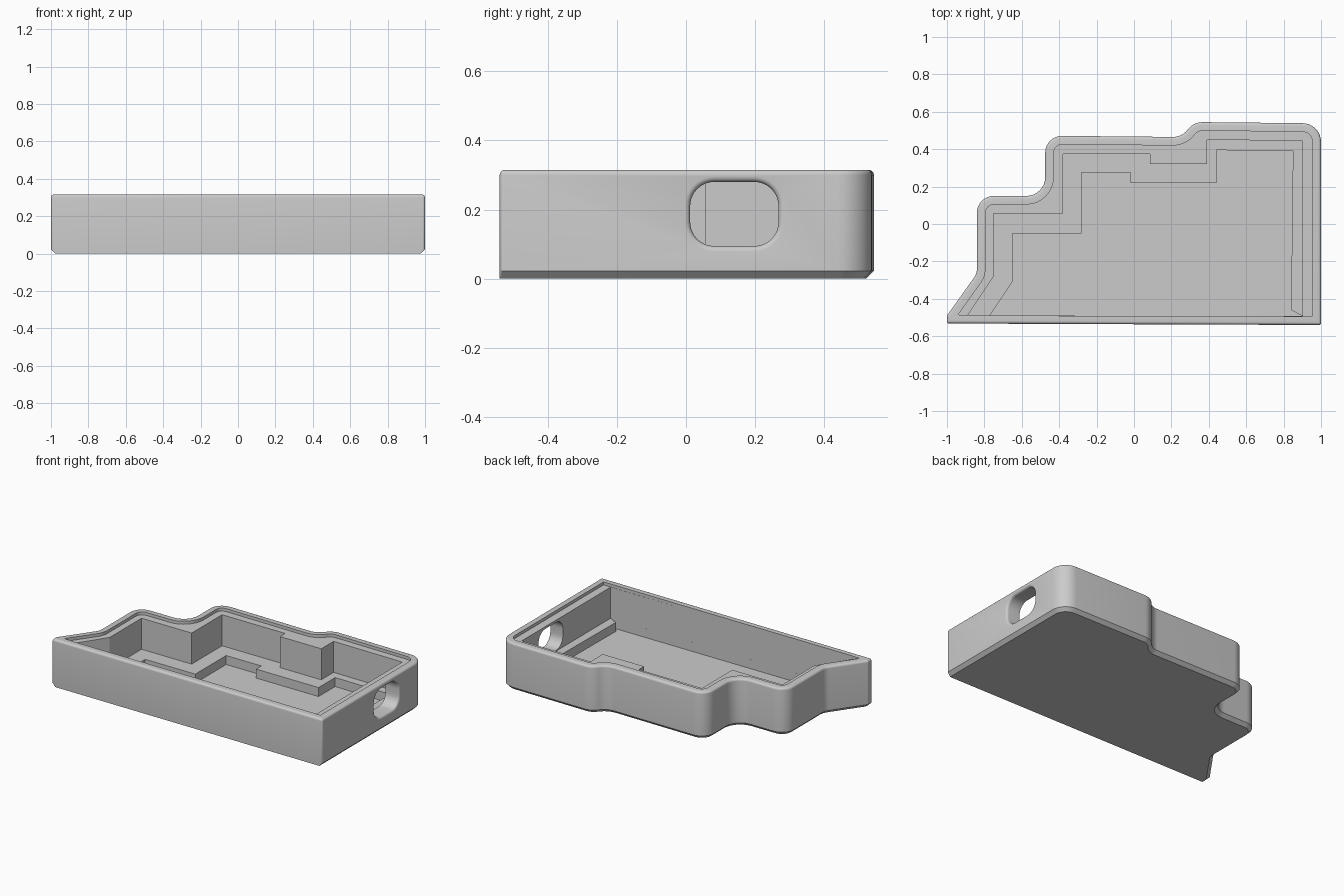
import bpy, bmesh, math
from mathutils import Vector

if "Cube" in bpy.data.objects:
    bpy.data.objects.remove(bpy.data.objects["Cube"])

grey = bpy.data.materials.new("light grey")
grey.diffuse_color = (0.6, 0.6, 0.6, 1)
grey.use_nodes = True
grey.node_tree.nodes["Principled BSDF"].inputs["Base Color"].default_value = grey.diffuse_color


def rounded(corners, offset=0.0, front=None, steps=8):
    """Inset a counter-clockwise outline of (x, y, radius) and round its corners.
    The first edge is the front and may have its own inset."""
    n = len(corners)
    pts = [Vector(c[:2]) for c in corners]
    dirs = [(pts[(i + 1) % n] - pts[i]).normalized() for i in range(n)]
    ins = [offset] * n
    if front is not None:
        ins[0] = front
    out = []
    for i in range(n):
        d0, d1 = dirs[i - 1], dirs[i]
        n0, n1 = Vector((-d0.y, d0.x)), Vector((-d1.y, d1.x))
        cross, dot = d0.cross(d1), d0.dot(d1)
        # mitred corner from the two shifted edges
        p0, p1 = pts[i] + n0 * ins[i - 1], pts[i] + n1 * ins[i]
        p = p0 + d0 * ((p1 - p0).cross(d1) / cross)
        side = 1 if cross > 0 else -1
        r = max(corners[i][2] - side * offset, 0.004)
        turn = math.atan2(cross, dot)
        start = p - d0 * (r * math.tan(abs(turn) / 2))
        centre = start + n0 * (r * side)
        for k in range(steps + 1):
            a = turn * k / steps
            v = start - centre
            out.append(centre + Vector((v.x * math.cos(a) - v.y * math.sin(a),
                                        v.x * math.sin(a) + v.y * math.cos(a))))
    return out


def loft(name, rings):
    """Closed solid through rings of 3D points."""
    bm = bmesh.new()
    loops = [[bm.verts.new(p) for p in ring] for ring in rings]
    for a, b in zip(loops, loops[1:]):
        for i in range(len(a)):
            j = (i + 1) % len(a)
            bm.faces.new((a[i], a[j], b[j], b[i]))
    bm.faces.new(loops[0][::-1])
    bm.faces.new(loops[-1])
    bmesh.ops.recalc_face_normals(bm, faces=bm.faces)
    me = bpy.data.meshes.new(name)
    bm.to_mesh(me)
    bm.free()
    me.materials.append(grey)
    ob = bpy.data.objects.new(name, me)
    bpy.context.collection.objects.link(ob)
    return ob


def at_z(points, z):
    return [(p[0], p[1], z) for p in points]


# Stepped outline: x, y, corner radius
HEIGHT, LIP = 0.315, 0.015
right_and_back = [
    (1, -0.54, 0.012), (1, 0.538, 0.1), (0.32, 0.545, 0.1), (0.255, 0.465, 0.1),
    (-0.475, 0.472, 0.09), (-0.475, 0.15, 0.1), (-0.84, 0.15, 0.09), (-0.84, -0.265, 0.08)]
outline = [(-1, -0.532, 0.012)] + right_and_back + [(-1, -0.49, 0.012)]
lip_outline = [(-1.03, -0.532, 0.005)] + right_and_back

# Tray body: chamfered foot (front left straight) and rounded top edge
rings = [at_z(rounded(outline, 0.022, 0.0), 0), at_z(rounded(outline), 0.022)]
for k in range(6):
    a = math.pi / 2 * k / 5
    rings.append(at_z(rounded(outline, LIP * (1 - math.cos(a))),
                      HEIGHT - LIP + LIP * math.sin(a)))
tray = loft("tray", rings)

# Lid recess just inside the rim
recess = rounded(lip_outline, 0.046)
cutters = [loft("recess_cutter", [at_z(recess, 0.295), at_z(recess, 0.4)])]

# Deep cavity down to the support step
cavity = [(-0.89, -0.49), (0.9, -0.492), (0.9, 0.445), (0.39, 0.45), (0.39, 0.32), (0.085, 0.32),
          (0.085, 0.375), (-0.38, 0.375), (-0.38, 0.055), (-0.75, 0.055), (-0.75, -0.28)]
cutters.append(loft("cavity_cutter", [at_z(cavity, 0.088), at_z(cavity, 0.35)]))

# Floor pocket inside the support step
pocket = [(-0.77, -0.49), (0.9, -0.492), (0.84, -0.46), (0.85, 0.39), (0.44, 0.395), (0.44, 0.22),
          (-0.02, 0.22), (-0.02, 0.275), (-0.28, 0.275), (-0.28, -0.05), (-0.65, -0.05),
          (-0.65, -0.31)]
cutters.append(loft("pocket_cutter", [at_z(pocket, 0.028), at_z(pocket, 0.2)]))

# Port opening through the right wall with a flared mouth
port = [(0.012, 0.094, 0.07), (0.268, 0.094, 0.07), (0.268, 0.28, 0.07), (0.012, 0.28, 0.07)]
sections = [(0.87, 0.0)]
for k in range(6):
    a = math.pi / 2 * k / 5
    sections.append((0.984 + 0.016 * math.sin(a), 0.016 * (1 - math.cos(a))))
sections.append((1.05, 0.016))
cutters.append(loft("port_cutter",
                    [[(x, p.x, p.y) for p in rounded(port, -flare)] for x, flare in sections]))

# Carve the tray and remove the cutters
bpy.context.view_layer.objects.active = tray
for cutter in cutters:
    cutter.hide_render = True
    mod = tray.modifiers.new(cutter.name, 'BOOLEAN')
    mod.operation = 'DIFFERENCE'
    mod.solver = 'EXACT'
    mod.object = cutter
    bpy.ops.object.modifier_apply(modifier=mod.name)
    bpy.data.objects.remove(cutter)

tray.select_set(True)
bpy.ops.object.shade_smooth_by_angle(angle=math.radians(30))
